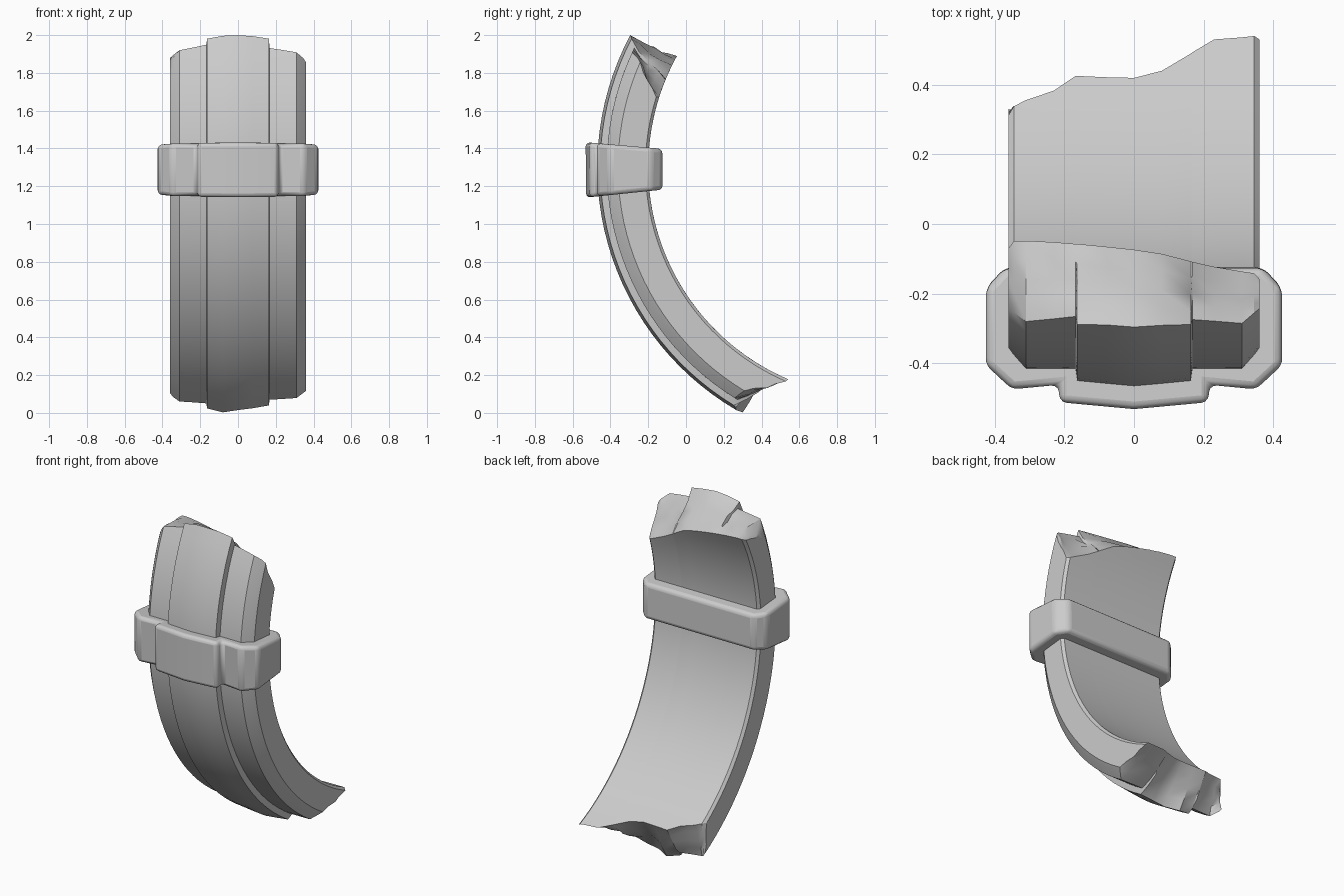
import bpy, bmesh, random
from math import sin, cos, radians

if "Cube" in bpy.data.objects:
    bpy.data.objects.remove(bpy.data.objects["Cube"])

random.seed(4)
CY, CZ = 1.02, 1.30          # centre of the arc that everything follows


def arc(x, r, deg):
    a = radians(deg)
    return (x, CY - r * cos(a), CZ + r * sin(a))


def finish(bm, name):
    bmesh.ops.recalc_face_normals(bm, faces=bm.faces)
    me = bpy.data.meshes.new(name)
    bm.to_mesh(me)
    bm.free()
    ob = bpy.data.objects.new(name, me)
    bpy.context.collection.objects.link(ob)
    bpy.ops.object.select_all(action='DESELECT')
    ob.select_set(True)
    bpy.context.view_layer.objects.active = ob
    return ob


# Curved slab columns: x, outer radius, top angle inner/outer, bottom angle inner/outer
COLS = [
    (-.360, 1.380, 28.0, 23.5, -55.0, -60.0),
    (-.345, 1.400, 28.9, 24.5, -56.0, -60.2),
    (-.310, 1.440, 28.9, 25.5, -57.0, -59.4),
    (-.230, 1.440, 28.5, 26.2, -58.5, -59.8),
    (-.168, 1.440, 28.0, 26.8, -60.8, -60.2),
    (-.163, 1.475, 28.0, 27.5, -60.8, -59.9),
    (-.080, 1.483, 27.2, 28.0, -60.6, -61.0),
    (0.000, 1.490, 26.3, 28.0, -60.5, -59.6),
    (0.080, 1.483, 25.0, 27.9, -61.6, -59.3),
    (0.163, 1.475, 22.5, 27.5, -64.2, -58.7),
    (0.168, 1.440, 22.3, 26.0, -64.4, -58.7),
    (0.230, 1.440, 20.5, 25.6, -66.3, -58.4),
    (0.310, 1.440, 18.6, 25.0, -66.6, -58.0),
    (0.345, 1.400, 17.8, 24.4, -66.8, -58.6),
    (0.360, 1.380, 17.5, 23.8, -66.6, -59.0),
]
ROWS, STEPS = 5, 30

bm = bmesh.new()
grid = {}
for i, (x, ro, ti, to, bi, bo) in enumerate(COLS):
    ri = 1.235 if abs(x) > .355 else 1.22
    for j in range(ROWS):
        t = j / (ROWS - 1)
        rough = 0.5 if 0 < j < ROWS - 1 else 0
        hi = ti + (to - ti) * t + random.uniform(-rough, rough)
        lo = bi + (bo - bi) * t + random.uniform(-rough, rough)
        edge = i in (0, len(COLS) - 1) or j in (0, ROWS - 1)
        for k in range(STEPS + 1):
            if edge or k in (0, STEPS):
                grid[i, j, k] = bm.verts.new(arc(x, ri + (ro - ri) * t, lo + (hi - lo) * k / STEPS))
N, M = len(COLS) - 1, ROWS - 1
# broken end caps
for k in (0, STEPS):
    for i in range(N):
        for j in range(M):
            bm.faces.new([grid[i, j, k], grid[i + 1, j, k], grid[i + 1, j + 1, k], grid[i, j + 1, k]])
# long walls
ring = ([(i, 0) for i in range(N)] + [(N, j) for j in range(M)]
        + [(i, M) for i in range(N, 0, -1)] + [(0, j) for j in range(M, 0, -1)])
for a, b in zip(ring, ring[1:] + ring[:1]):
    for k in range(STEPS):
        bm.faces.new([grid[(*a, k)], grid[(*b, k)], grid[(*b, k + 1)], grid[(*a, k + 1)]])
finish(bm, "curved_slab")
bpy.ops.object.shade_smooth_by_angle(angle=radians(32))

# Clasp band: mirrored half profile (x, radius), tapering with the arc
half = [(.215, 1.537), (.215, 1.487), (.35, 1.50), (.425, 1.43), (.425, 1.21), (.37, 1.15)]
profile = [(0, 1.557)] + half + [(-x, r) for x, r in reversed(half)]
bm = bmesh.new()
low, high = [[bm.verts.new(arc(x, r, d)) for x, r in profile] for d in (-5.9, 4.9)]
bm.faces.new(low)
bm.faces.new(high)
n = len(profile)
for i in range(n):
    j = (i + 1) % n
    bm.faces.new([low[i], low[j], high[j], high[i]])
band = finish(bm, "clasp_band")
bev = band.modifiers.new("bevel", 'BEVEL')
bev.width, bev.segments, bev.limit_method = 0.022, 3, 'ANGLE'
bpy.ops.object.shade_smooth_by_angle(angle=radians(35))
